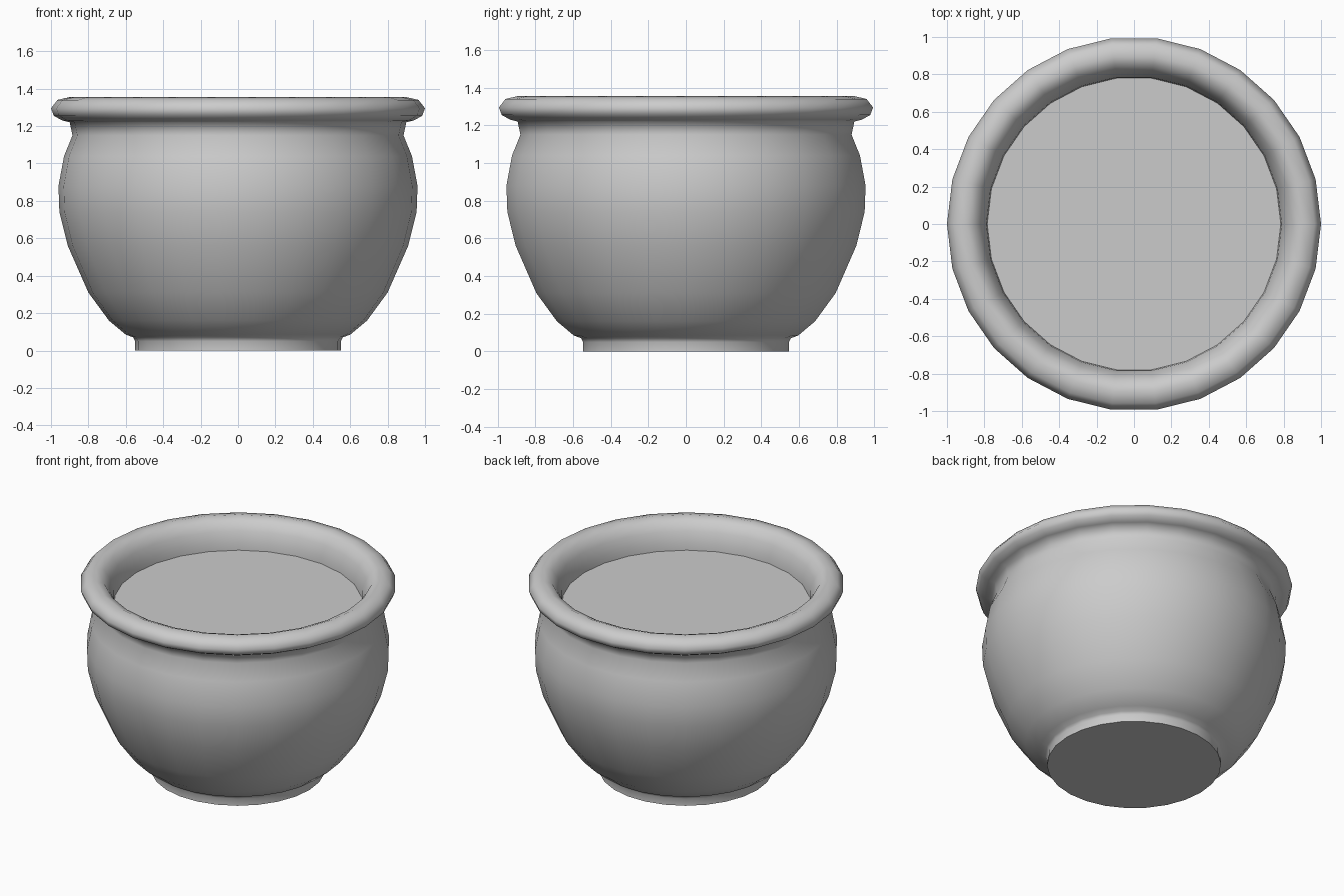
import bpy, bmesh, math

SIDES = 26

cube = bpy.data.objects.get("Cube")
if cube:
    bpy.data.objects.remove(cube, do_unlink=True)

# Single plain clay colour
clay = bpy.data.materials.new("grey_clay")
clay.use_nodes = True
clay.diffuse_color = (0.6, 0.6, 0.6, 1)
clay.node_tree.nodes["Principled BSDF"].inputs["Base Color"].default_value = (0.6, 0.6, 0.6, 1)


def ring(bm, radius, z):
    step = math.tau / SIDES
    return [bm.verts.new((radius * math.cos(i * step), radius * math.sin(i * step), z))
            for i in range(SIDES)]


def finish(bm, name, smooth):
    mesh = bpy.data.meshes.new(name)
    for face in bm.faces:
        face.smooth = smooth
    bm.to_mesh(mesh)
    bm.free()
    mesh.materials.append(clay)
    obj = bpy.data.objects.new(name, mesh)
    bpy.context.collection.objects.link(obj)


def lathe(name, profile):
    bm = bmesh.new()
    rings = [ring(bm, r, z) for r, z in profile]
    for low, high in zip(rings, rings[1:]):
        for i in range(SIDES):
            j = (i + 1) % SIDES
            bm.faces.new((low[i], low[j], high[j], high[i]))
    finish(bm, name, True)


def disc(name, radius, z, up):
    bm = bmesh.new()
    verts = ring(bm, radius, z)
    bm.faces.new(verts if up else verts[::-1])
    finish(bm, name, False)


# Foot, rounded belly and neck, then rolled rim and inner wall
lathe("pot_body", [
    (0.55, 0), (0.55, 0.05), (0.56, 0.07), (0.60, 0.085), (0.69, 0.16), (0.80, 0.31),
    (0.91, 0.56), (0.955, 0.74), (0.96, 0.88), (0.93, 1.04), (0.885, 1.15),
    (0.90, 1.22), (0.94, 1.23), (0.985, 1.255), (1.0, 1.295), (0.965, 1.34),
    (0.90, 1.355), (0.85, 1.335), (0.815, 1.28), (0.79, 1.21), (0.785, 1.16)])

# Flat underside and soil surface
disc("pot_base", 0.55, 0, False)
disc("soil_surface", 0.787, 1.16, True)
